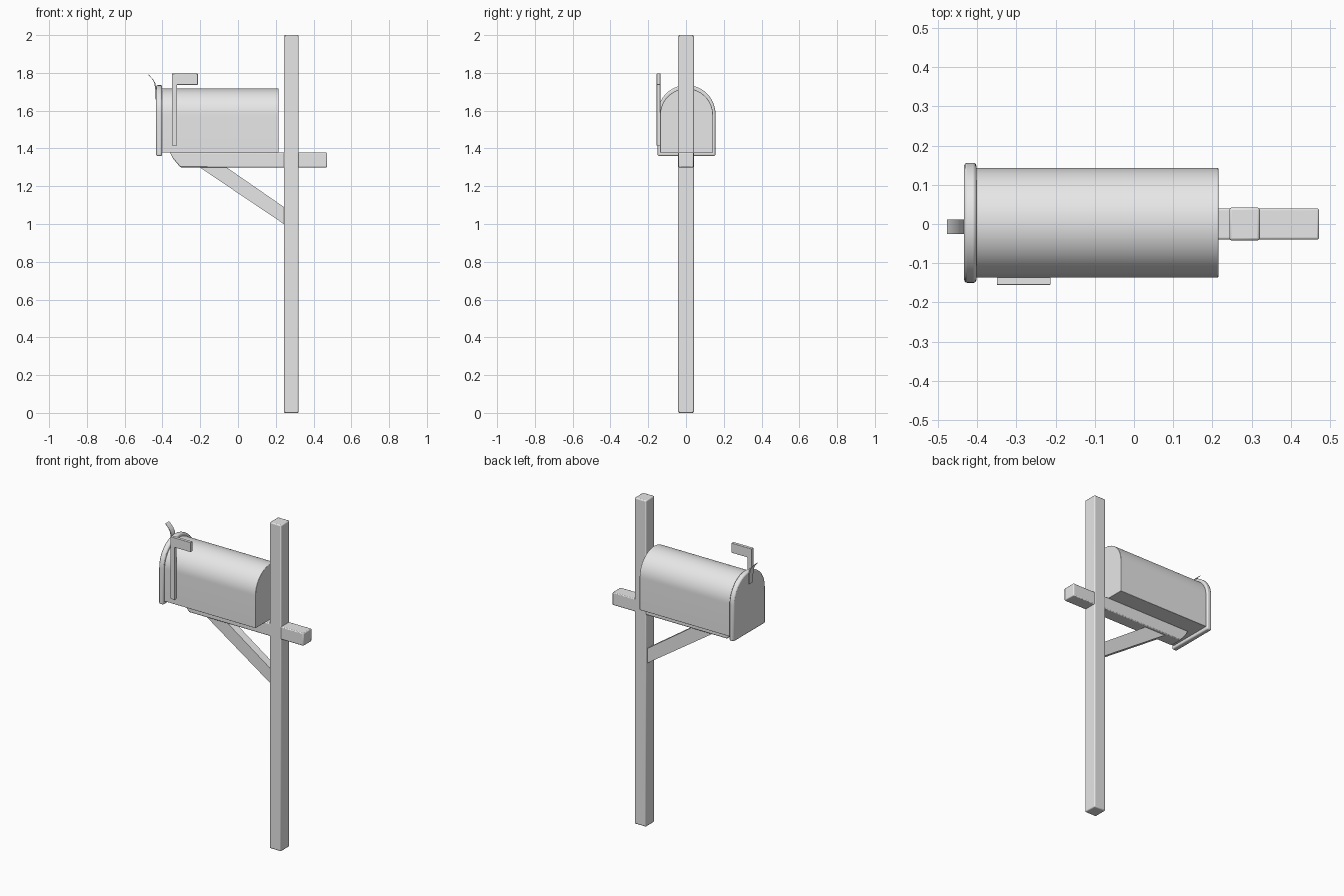
import bpy
import bmesh
import math

cube = bpy.data.objects.get("Cube")
if cube:
    bpy.data.objects.remove(cube, do_unlink=True)

grey = bpy.data.materials.new("plain_grey")
grey.use_nodes = True
grey.diffuse_color = (0.8, 0.8, 0.8, 1)
grey.node_tree.nodes["Principled BSDF"].inputs["Base Color"].default_value = (0.8, 0.8, 0.8, 1)


def prism(name, outline, axis, lo, hi, bevel=0.0):
    """Extrude a flat outline along x (outline in y, z) or y (outline in x, z)."""
    place = {"x": lambda p: (lo, p[0], p[1]), "y": lambda p: (p[0], lo, p[1])}[axis]
    step = (hi - lo, 0, 0) if axis == "x" else (0, hi - lo, 0)
    bm = bmesh.new()
    face = bm.faces.new([bm.verts.new(place(p)) for p in outline])
    result = bmesh.ops.extrude_face_region(bm, geom=[face], use_keep_orig=True)
    moved = [v for v in result["geom"] if isinstance(v, bmesh.types.BMVert)]
    bmesh.ops.translate(bm, verts=moved, vec=step)
    bmesh.ops.recalc_face_normals(bm, faces=bm.faces[:])
    mesh = bpy.data.meshes.new(name)
    bm.to_mesh(mesh)
    bm.free()
    mesh.materials.append(grey)
    obj = bpy.data.objects.new(name, mesh)
    bpy.context.collection.objects.link(obj)
    if bevel:
        mod = obj.modifiers.new("soft_edges", "BEVEL")
        mod.width = bevel
        mod.segments = 2
        mod.limit_method = "ANGLE"
        mod.angle_limit = math.radians(30)
    bpy.ops.object.select_all(action="DESELECT")
    obj.select_set(True)
    bpy.context.view_layer.objects.active = obj
    bpy.ops.object.shade_smooth_by_angle(angle=math.radians(35))
    return obj


def rect(a0, a1, z0, z1):
    return [(a0, z0), (a1, z0), (a1, z1), (a0, z1)]


def arch(centre, radius, bottom, top, steps=32):
    """Straight sides with a half-round top."""
    spring = top - radius
    curve = [(centre + radius * math.cos(math.pi * i / steps),
              spring + radius * math.sin(math.pi * i / steps)) for i in range(steps + 1)]
    return [(centre - radius, bottom), (centre + radius, bottom)] + curve


# Timber support
prism("post", rect(0.243, 0.321, 0, 2), "y", -0.042, 0.042, 0.006)
prism("support_arm", [(-0.305, 1.30), (0.472, 1.30), (0.472, 1.378), (-0.36, 1.378), (-0.345, 1.348)],
      "y", -0.04, 0.04, 0.005)
prism("diagonal_brace", [(-0.21, 1.305), (0.25, 0.995), (0.25, 1.085), (-0.068, 1.305)],
      "y", -0.025, 0.025)

# Mailbox shell and door with its overhanging rim
prism("mailbox_body", arch(0.003, 0.14, 1.378, 1.717), "x", -0.41, 0.215, 0.002)
prism("mailbox_door", arch(0.003, 0.153, 1.36, 1.735), "x", -0.433, -0.402, 0.007)

# Curled pull tab on the door
outer = [(-0.438, 1.66), (-0.439, 1.72), (-0.444, 1.748), (-0.456, 1.77), (-0.477, 1.792)]
inner = [(x + 0.007, z - 0.004) for x, z in outer]
inner[0] = (inner[0][0], outer[0][1])
prism("door_pull", outer + inner[::-1], "y", -0.025, 0.012)

# Signal flag on the side
prism("signal_flag", [(-0.35, 1.415), (-0.323, 1.415), (-0.323, 1.737), (-0.213, 1.737),
                      (-0.213, 1.796), (-0.35, 1.796)], "y", -0.155, -0.136, 0.001)
